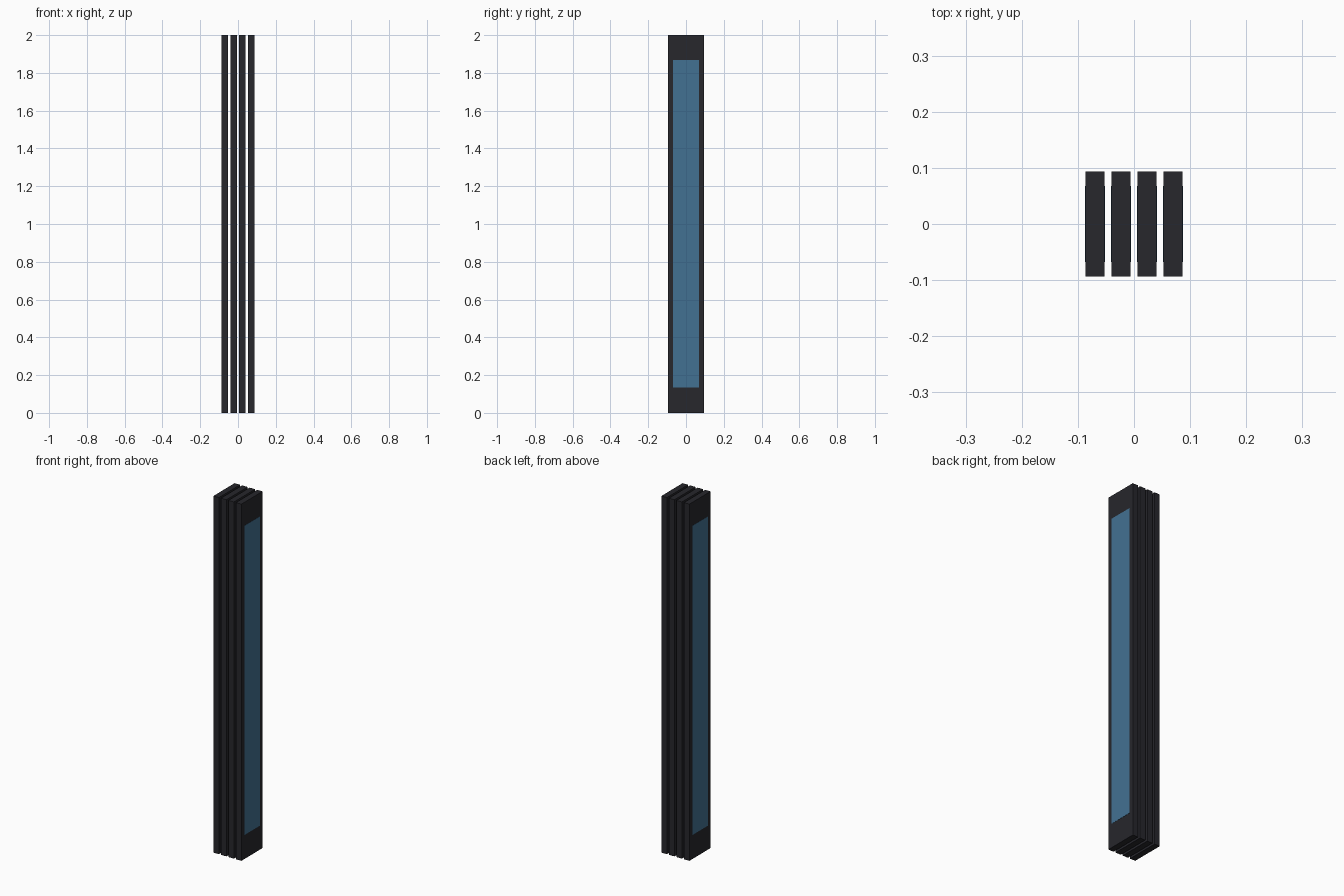
import bpy

if "Cube" in bpy.data.objects:
    bpy.data.objects.remove(bpy.data.objects["Cube"])


def material(name, color):
    m = bpy.data.materials.new(name)
    m.diffuse_color = color
    m.use_nodes = True
    m.node_tree.nodes["Principled BSDF"].inputs["Base Color"].default_value = m.diffuse_color
    return m


def box(name, size, center, mat):
    bpy.ops.mesh.primitive_cube_add(size=1, location=center)
    ob = bpy.context.object
    ob.name = name
    ob.scale = size
    bpy.ops.object.transform_apply(location=False, rotation=False, scale=True)
    ob.data.materials.append(mat)
    return ob


dark = material("dark_frame", (0.02, 0.02, 0.025, 1))
blue = material("blue_panel", (0.055, 0.165, 0.29, 1))

PITCH, THICK, RAISE = 0.0465, 0.0335, 0.001

for i in range(4):
    x = (i - 1.5) * PITCH
    # upright slab
    box(f"slab_{i + 1}", (THICK, 0.188, 2.0), (x, 0, 1.0), dark)
    # thin raised panel on each broad face
    for side, label in ((-1, "left"), (1, "right")):
        px = x + side * (THICK / 2 + RAISE / 2)
        box(f"panel_{i + 1}_{label}", (RAISE, 0.136, 1.734), (px, 0, 1.002), blue)
